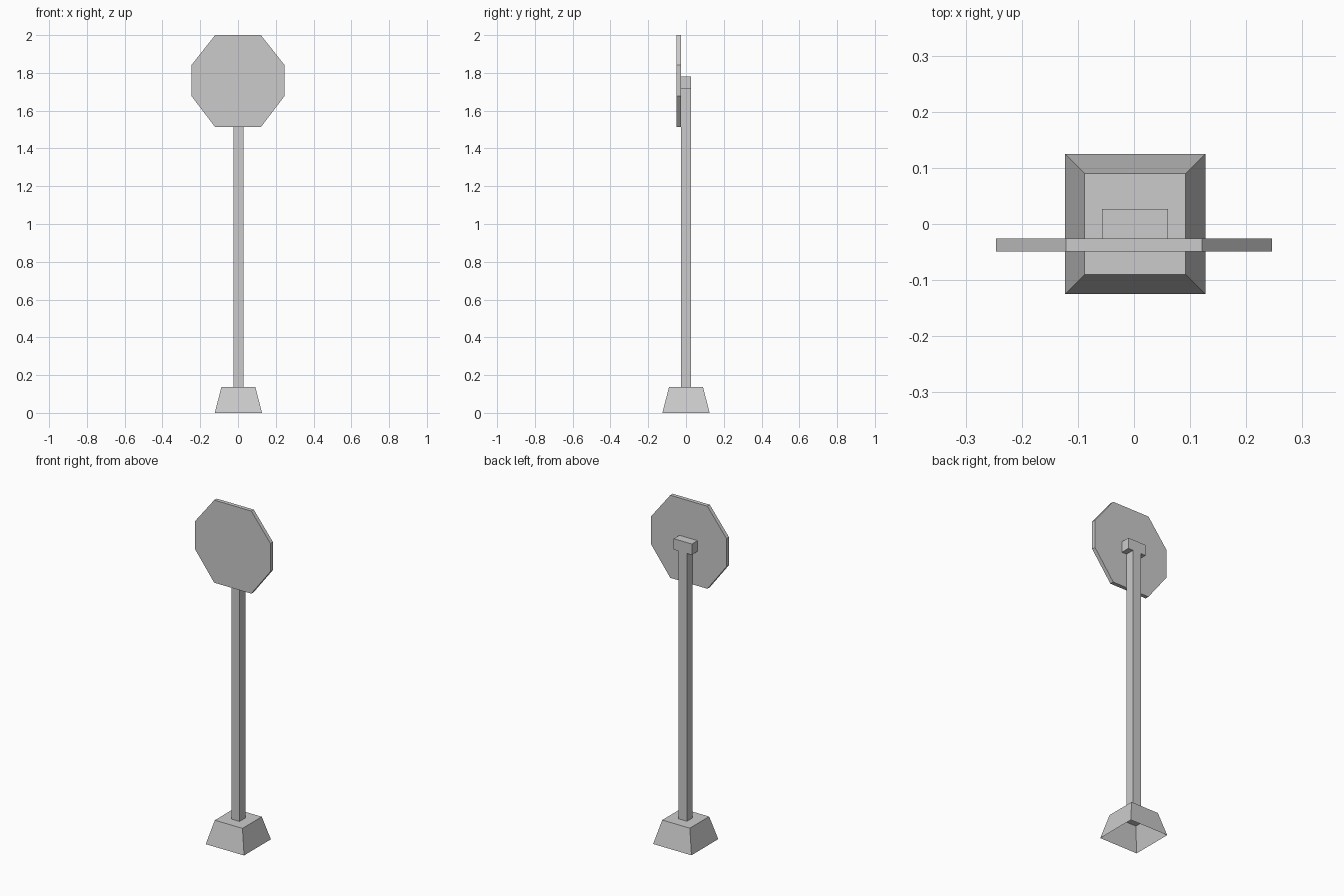
import bpy, bmesh
from mathutils import Vector

if "Cube" in bpy.data.objects:
    bpy.data.objects.remove(bpy.data.objects["Cube"])

CX = 0.002  # base and post sit a hair right of the sign's centre


def finish(name, bm):
    bmesh.ops.recalc_face_normals(bm, faces=bm.faces)
    mesh = bpy.data.meshes.new(name)
    bm.to_mesh(mesh)
    bm.free()
    obj = bpy.data.objects.new(name, mesh)
    bpy.context.collection.objects.link(obj)
    return obj


def extrude_profile(name, half, y0, y1, cx):
    """Mirror a right-hand (x, z) outline about x = cx and extrude it along y."""
    outline = half + [(-x, z) for x, z in reversed(half)]
    bm = bmesh.new()
    face = bm.faces.new([bm.verts.new((cx + x, y0, z)) for x, z in outline])
    ext = bmesh.ops.extrude_face_region(bm, geom=[face], use_keep_orig=True)
    moved = [g for g in ext["geom"] if isinstance(g, bmesh.types.BMVert)]
    bmesh.ops.translate(bm, verts=moved, vec=Vector((0, y1 - y0, 0)))
    return finish(name, bm)


# Tapered foot, hollow and open underneath
bm = bmesh.new()
bmesh.ops.create_cube(bm, size=2)
for v in bm.verts:
    top = v.co.z > 0
    s = 0.09 if top else 0.125
    v.co = (CX + v.co.x * s, v.co.y * s, 0.137 if top else 0)
bottom = [f for f in bm.faces if all(v.co.z < 0.01 for v in f.verts)]
bmesh.ops.recalc_face_normals(bm, faces=bm.faces)
bmesh.ops.delete(bm, geom=bottom, context="FACES_ONLY")
finish("base", bm)

# T-shaped post with a bracket behind the sign
extrude_profile("post", [(0.027, 0.137), (0.027, 1.716), (0.059, 1.716), (0.059, 1.78)],
                -0.027, 0.027, CX)

# Octagonal sign plate
extrude_profile("sign_plate", [(0.121, 1.513), (0.246, 1.677), (0.246, 1.842), (0.121, 2.0)],
                -0.049, -0.026, 0)
